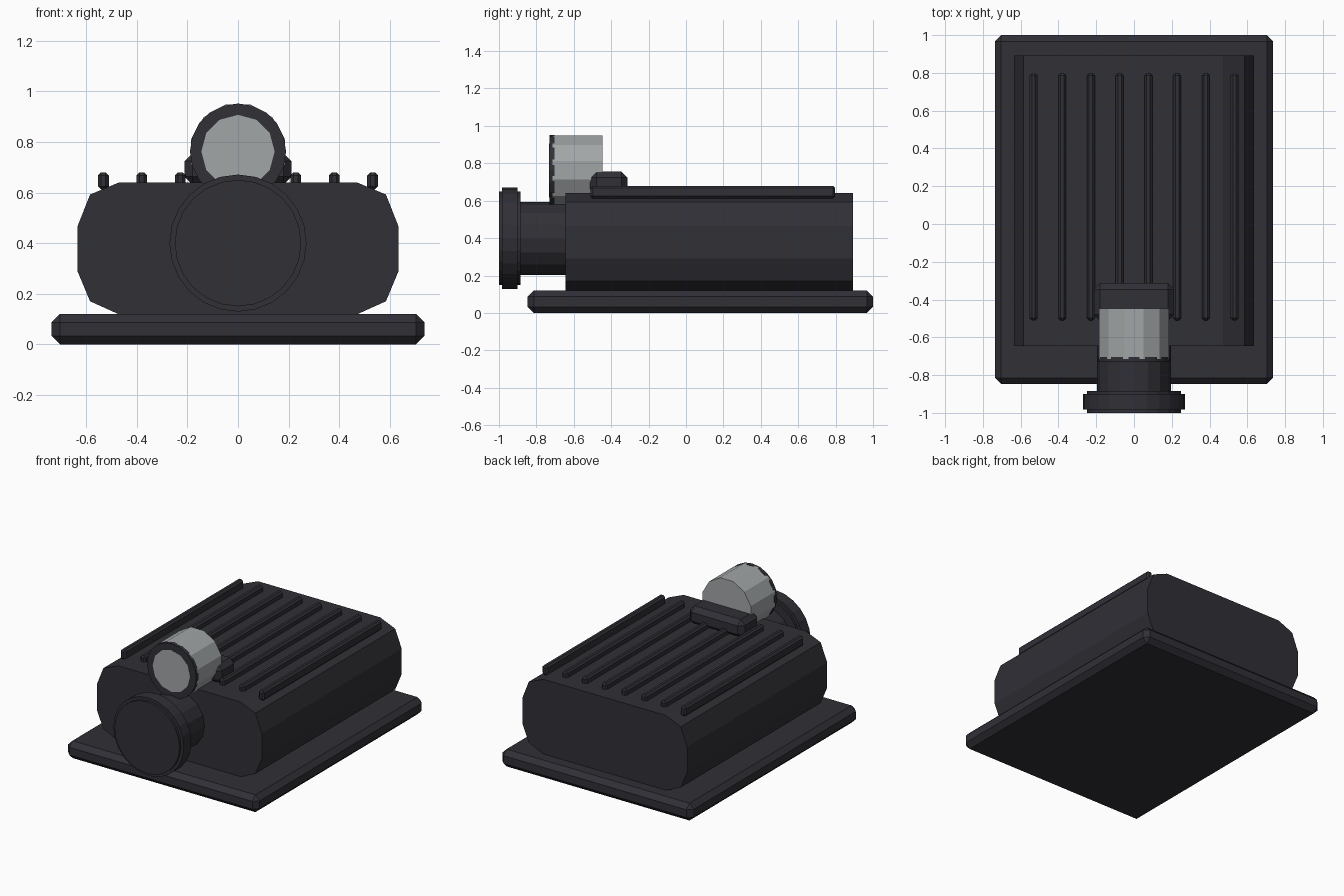
import bpy, bmesh, math
from mathutils import Matrix, Vector

if "Cube" in bpy.data.objects:
    bpy.data.objects.remove(bpy.data.objects["Cube"])


def material(name, col):
    m = bpy.data.materials.new(name)
    m.diffuse_color = (*col, 1)
    m.use_nodes = True
    m.node_tree.nodes["Principled BSDF"].inputs["Base Color"].default_value = m.diffuse_color
    return m


DARK = material("dark charcoal", (0.029, 0.029, 0.037))
GREY = material("light grey glass", (0.36, 0.38, 0.385))


def finish(bm, name, mat):
    bmesh.ops.recalc_face_normals(bm, faces=bm.faces)
    me = bpy.data.meshes.new(name)
    bm.to_mesh(me)
    bm.free()
    me.materials.append(mat)
    ob = bpy.data.objects.new(name, me)
    bpy.context.collection.objects.link(ob)
    return ob


def box(name, lo, hi, bevel, mat=DARK):
    bm = bmesh.new()
    lo, hi = Vector(lo), Vector(hi)
    bmesh.ops.create_cube(bm, size=1)
    for v in bm.verts:
        v.co = (lo + hi) / 2 + v.co * (hi - lo)
    bmesh.ops.bevel(bm, geom=bm.edges[:], offset=bevel, segments=1, affect='EDGES')
    return finish(bm, name, mat)


def extrude_y(name, pts, y0, y1, mat=DARK):
    # solid from an x-z outline swept along y
    bm = bmesh.new()
    f = bm.faces.new([bm.verts.new((x, y0, z)) for x, z in pts])
    ext = bmesh.ops.extrude_face_region(bm, geom=[f], use_keep_orig=True)
    new = [g for g in ext['geom'] if isinstance(g, bmesh.types.BMVert)]
    bmesh.ops.translate(bm, verts=new, vec=(0, y1 - y0, 0))
    return finish(bm, name, mat)


def circle(r, z, n, turn=0.0):
    return [(r * math.sin(2 * math.pi * (i + turn) / n),
             z + r * math.cos(2 * math.pi * (i + turn) / n)) for i in range(n)]


# base plate
box("base_plate", (-0.737, -0.847, 0), (0.737, 1.0, 0.12), 0.033)

# rounded housing
half = [(0.47, 0.64), (0.585, 0.592), (0.635, 0.465),
        (0.635, 0.29), (0.585, 0.17), (0.47, 0.118)]
extrude_y("housing", half + [(-x, z) for x, z in reversed(half)], -0.645, 0.893)

# cooling ribs along the top
for i in range(8):
    x = (i - 3.5) * 0.152
    box("rib", (x - 0.021, -0.51, 0.612), (x + 0.021, 0.797, 0.68), 0.012)

# saddle behind the sight tube
box("saddle_bracket", (-0.212, -0.512, 0.63), (0.212, -0.313, 0.757), 0.033)

# front nozzle and flange
extrude_y("nozzle", circle(0.195, 0.397, 16), -0.9, -0.6)
extrude_y("flange_disc", circle(0.25, 0.4, 24), -1.0, -0.885)
extrude_y("flange_rim", circle(0.271, 0.4, 24), -0.983, -0.9)

# sight tube with dark bezel and lens
ZC = 0.762
extrude_y("sight_tube", circle(0.192, ZC, 12, 0.5), -0.715, -0.447, GREY)
extrude_y("sight_bezel", circle(0.19, ZC, 20), -0.73, -0.703)
extrude_y("sight_lens", circle(0.145, ZC, 12), -0.732, -0.72, GREY)
